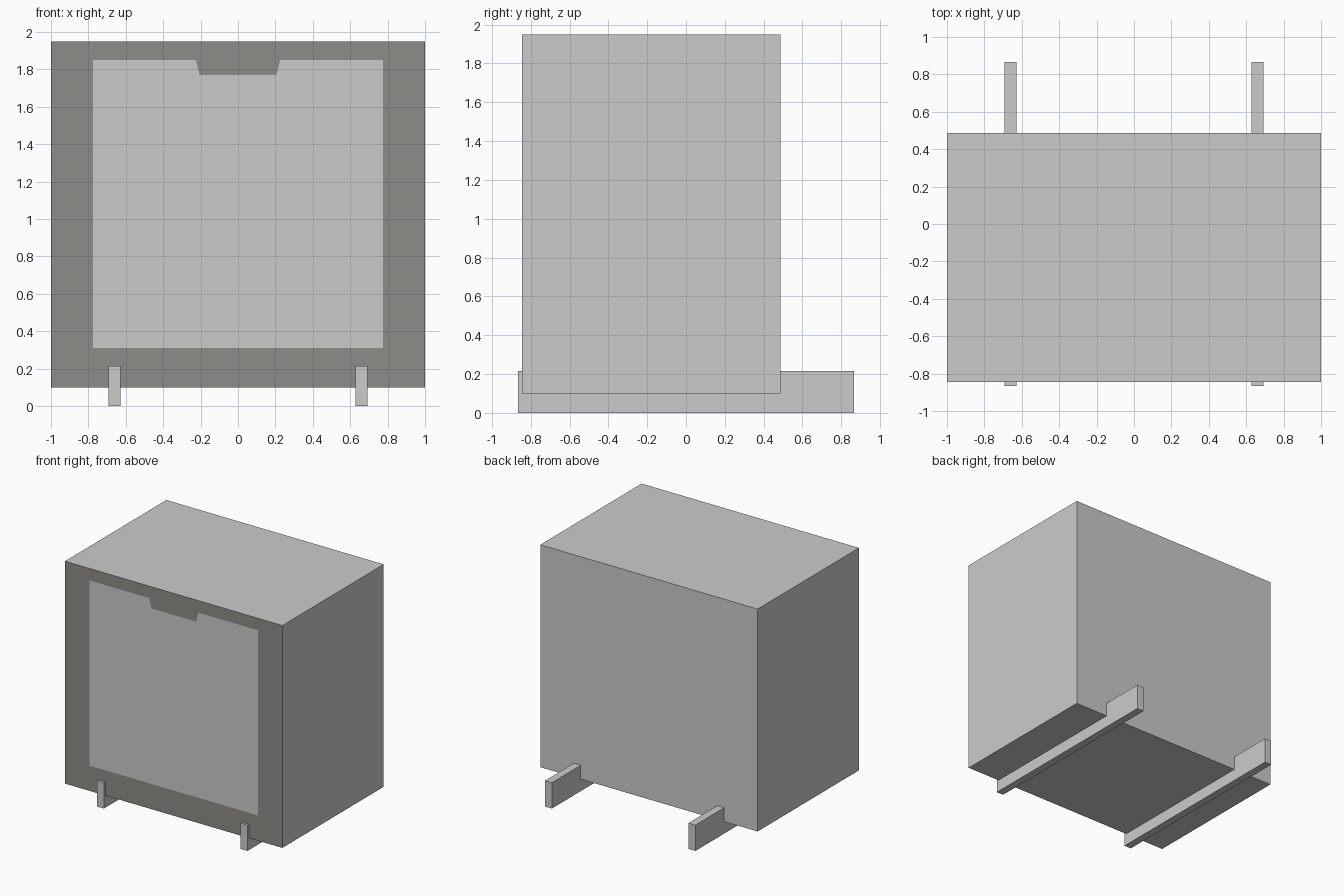
import bpy, bmesh

if "Cube" in bpy.data.objects:
    bpy.data.objects.remove(bpy.data.objects["Cube"])


def material(name, rgb):
    m = bpy.data.materials.new(name)
    m.diffuse_color = (*rgb, 1)
    m.use_nodes = True
    m.node_tree.nodes["Principled BSDF"].inputs["Base Color"].default_value = m.diffuse_color
    return m


def box(bm, lo, hi):
    verts = bmesh.ops.create_cube(bm, size=1)["verts"]
    for v in verts:
        for i in range(3):
            v.co[i] = hi[i] if v.co[i] > 0 else lo[i]


def add_object(name, bm, mat=None):
    mesh = bpy.data.meshes.new(name)
    bm.to_mesh(mesh)
    bm.free()
    obj = bpy.data.objects.new(name, mesh)
    bpy.context.collection.objects.link(obj)
    if mat:
        mesh.materials.append(mat)
    return obj


def loop_edges(bm, points):
    verts = [bm.verts.new((x, FRONT, z)) for x, z in points]
    return [bm.edges.new((a, b)) for a, b in zip(verts, verts[1:] + verts[:1])]


FRONT, BACK = -0.845, 0.487
BOTTOM, TOP = 0.10, 1.95
half = [(0.775, 0.31), (0.775, 1.85), (0.225, 1.85), (0.205, 1.77)]
door_outline = half + [(-x, z) for x, z in reversed(half)]
case_outline = [(1, BOTTOM), (1, TOP), (-1, TOP), (-1, BOTTOM)]

# Casing: a box left open at the front
bm = bmesh.new()
box(bm, (-1, FRONT, BOTTOM), (1, BACK, TOP))
front = [f for f in bm.faces if f.normal.y < -0.5 or
         all(abs(v.co.y - FRONT) < 1e-4 for v in f.verts)]
bmesh.ops.delete(bm, geom=front, context="FACES_ONLY")
add_object("casing", bm, material("casing_grey", (0.65, 0.65, 0.625)))

# Front frame: flat ring around the notched door
bm = bmesh.new()
edges = loop_edges(bm, case_outline) + loop_edges(bm, door_outline)
bmesh.ops.triangle_fill(bm, edges=edges, use_beauty=True, normal=(0, -1, 0))
add_object("front_frame", bm, material("frame_grey", (0.27, 0.265, 0.245)))

# Door panel, flush with the frame
bm = bmesh.new()
bm.faces.new([bm.verts.new((x, FRONT, z)) for x, z in reversed(door_outline)])
bm.normal_update()
for f in bm.faces:
    if f.normal.y > 0:
        f.normal_flip()
add_object("door_panel", bm)

# Two support runners under the casing
for side, sign in (("left", -1), ("right", 1)):
    bm = bmesh.new()
    cx = sign * 0.66
    box(bm, (cx - 0.032, -0.865, 0), (cx + 0.032, 0.865, 0.215))
    add_object(side + "_runner", bm)
